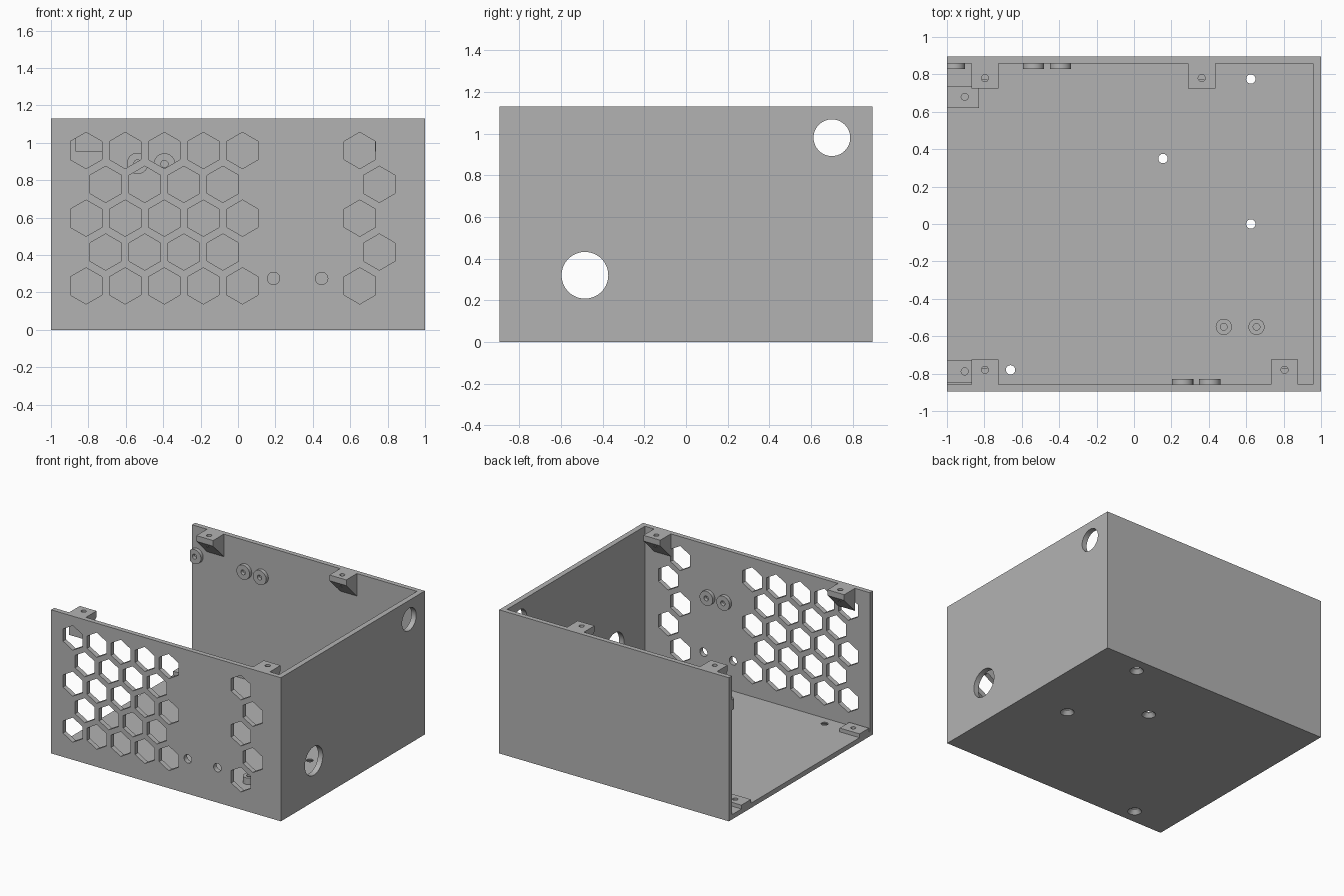
import bpy, bmesh, math
from mathutils import Matrix, Vector

if "Cube" in bpy.data.objects:
    bpy.data.objects.remove(bpy.data.objects["Cube"], do_unlink=True)

grey = bpy.data.materials.new("light_grey")
grey.use_nodes = True
grey.diffuse_color = (0.45, 0.45, 0.45, 1)
grey.node_tree.nodes["Principled BSDF"].inputs["Base Color"].default_value = grey.diffuse_color

W, D, H, T = 1.0, 0.895, 1.13, 0.038   # half width, half depth, height, wall thickness
IN = D - T                             # inner face of front and back walls
TURN = {"x": Matrix.Rotation(math.pi / 2, 4, "Y"),
        "y": Matrix.Rotation(math.pi / 2, 4, "X"),
        "z": Matrix.Identity(4)}


def box(bm, lo, hi):
    lo, hi = Vector(lo), Vector(hi)
    m = Matrix.Translation((lo + hi) / 2) @ Matrix.Diagonal((hi - lo).to_4d())
    m[3][3] = 1
    bmesh.ops.create_cube(bm, size=1, matrix=m)


def rod(bm, at, axis, r, length, sides=40, r2=None):
    bmesh.ops.create_cone(bm, cap_ends=True, segments=sides, radius1=r,
                          radius2=r if r2 is None else r2, depth=length,
                          matrix=Matrix.Translation(at) @ TURN[axis])


def finish(name, bm):
    bmesh.ops.recalc_face_normals(bm, faces=bm.faces)
    me = bpy.data.meshes.new(name)
    bm.to_mesh(me)
    bm.free()
    me.materials.append(grey)
    ob = bpy.data.objects.new(name, me)
    bpy.context.scene.collection.objects.link(ob)
    return ob


def cut(ob, bm):
    """Subtract everything in bm from ob."""
    cutter = finish("cutter", bm)
    cutter.hide_render = True
    mod = ob.modifiers.new("cut", "BOOLEAN")
    mod.operation, mod.solver, mod.object = "DIFFERENCE", "EXACT", cutter
    bpy.context.view_layer.objects.active = ob
    bpy.ops.object.modifier_apply(modifier=mod.name)
    bpy.data.objects.remove(cutter, do_unlink=True)


def smooth(ob):
    bpy.ops.object.select_all(action="DESELECT")
    ob.select_set(True)
    bpy.context.view_layer.objects.active = ob
    bpy.ops.object.shade_smooth_by_angle(angle=math.radians(30))


# Case: box open at the top and at the right end
bm = bmesh.new()
box(bm, (-W, -D, 0), (W, D, H))
case = finish("case", bm)
bm = bmesh.new()
box(bm, (-W - 0.2, -IN, T), (W - 0.042, IN, H + 0.2))
cut(case, bm)

holes = bmesh.new()
# Honeycomb vents in the front wall
for row in range(5):
    odd = row % 2
    for col in [c for c in range(5 - odd)] + [7]:
        x = -0.812 + 0.209 * (col + odd / 2)
        rod(holes, (x, -D + T / 2, 0.235 + 0.181 * row), "y", 0.097, 0.06, 6)
# Small round holes in the front wall
for x in (0.19, 0.447):
    rod(holes, (x, -D + T / 2, 0.275), "y", 0.033, 0.06)
# Cable holes in the side wall
for y, z, r in ((0.7, 0.98, 0.088), (-0.485, 0.32, 0.112)):
    rod(holes, (W - 0.02, y, z), "x", r, 0.1, 64)
cut(case, holes)

# Countersunk screw holes in the floor
SCREWS = ((0.625, 0.775), (0.155, 0.35), (0.625, 0.0), (-0.66, -0.78))
for r, r2, z, length in ((0.025, 0.025, 0.02, 0.1), (0.058, 0.025, 0.01, 0.04)):
    bm = bmesh.new()
    for x, y in SCREWS:
        rod(bm, (x, y, z), "z", r, length, 32, r2)
    cut(case, bm)
smooth(case)


# Lid brackets under the rim, sloped below, with a screw hole
def bracket(name, x, side):
    bm = bmesh.new()
    profile = ((IN, H), (IN - 0.132, H), (IN - 0.132, H - 0.045), (IN, H - 0.177))
    face = bm.faces.new([bm.verts.new((x - 0.073, side * y, z)) for y, z in profile])
    new = bmesh.ops.extrude_face_region(bm, geom=[face])["geom"]
    bmesh.ops.translate(bm, vec=(0.146, 0, 0),
                        verts=[g for g in new if isinstance(g, bmesh.types.BMVert)])
    ob = finish(name, bm)
    bm = bmesh.new()
    rod(bm, (x, side * (IN - 0.077), H), "z", 0.019, 0.18, 24)
    cut(ob, bm)
    smooth(ob)


bracket("back_bracket_right", -0.797, 1)
bracket("back_bracket_left", 0.362, 1)
bracket("front_bracket_right", -0.797, -1)
bracket("front_bracket_left", 0.805, -1)

# Tabs on the floor at the open end
for name, y in (("back_floor_tab", 0.68), ("front_floor_tab", -0.788)):
    bm = bmesh.new()
    box(bm, (-W, y - 0.059, T), (-0.828, y + 0.059, T + 0.03))
    tab = finish(name, bm)
    bm = bmesh.new()
    rod(bm, (-0.905, y, T + 0.04), "z", 0.019, 0.075, 24)
    cut(tab, bm)
    smooth(tab)


# Ring-shaped bosses
def boss(name, at, axis, r, bore, length):
    bm = bmesh.new()
    rod(bm, at, axis, r, length)
    ob = finish(name, bm)
    bm = bmesh.new()
    rod(bm, at, axis, bore, length * 2, 24)
    cut(ob, bm)
    if at[0] - r < -W:                 # trimmed flush with the open end
        bm = bmesh.new()
        box(bm, (-W - 0.5, -1, 0), (-W, 1, H))
        cut(ob, bm)
    smooth(ob)


for i, (x, z) in enumerate(((-0.96, 0.9), (-0.537, 0.89), (-0.393, 0.887))):
    boss(f"back_wall_boss_{i + 1}", (x, IN - 0.014, z), "y", 0.057, 0.019, 0.028)
for i, x in enumerate((0.26, 0.405)):
    boss(f"front_wall_boss_{i + 1}", (x, 0.014 - IN, 0.72), "y", 0.057, 0.019, 0.028)
for i, x in enumerate((0.48, 0.655)):
    boss(f"floor_boss_{i + 1}", (x, -0.55, T + 0.026), "z", 0.043, 0.018, 0.052)
